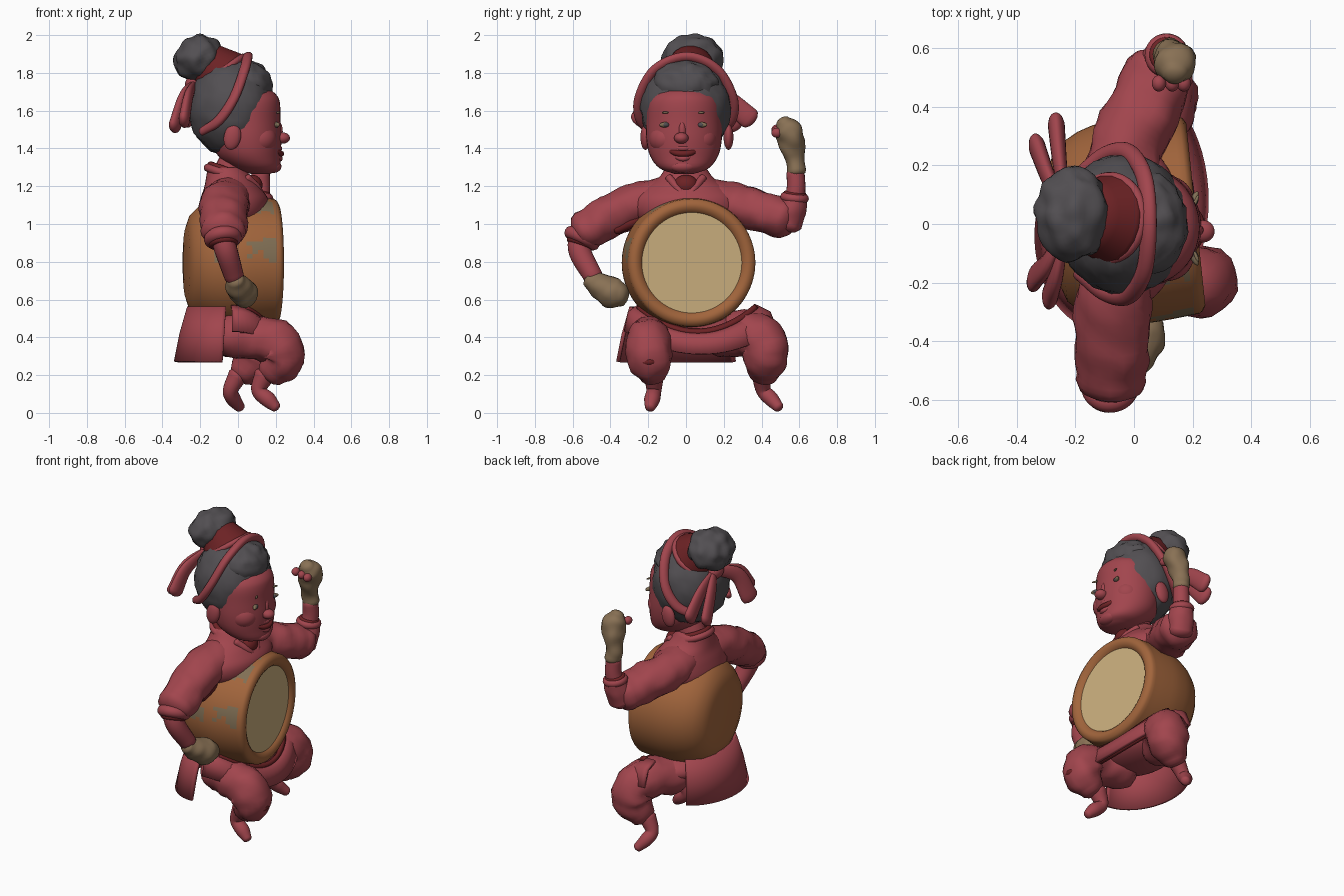
import bpy, bmesh, math
from mathutils import Vector, noise

if "Cube" in bpy.data.objects:
    bpy.data.objects.remove(bpy.data.objects["Cube"])

def material(name, rgb):
    m = bpy.data.materials.new(name)
    m.diffuse_color = (*rgb, 1)
    m.use_nodes = True
    m.node_tree.nodes["Principled BSDF"].inputs["Base Color"].default_value = m.diffuse_color
    return m

RED = material("red cloth", (0.36, 0.06, 0.075))
DARK = material("dark red", (0.15, 0.016, 0.018))
HAIR = material("charcoal hair", (0.085, 0.078, 0.085))
WOOD = material("drum wood", (0.36, 0.13, 0.045))
HIDE = material("drum hide", (0.6, 0.43, 0.21))
TAN = material("tan hands", (0.25, 0.165, 0.09))
GREY = material("worn grey", (0.22, 0.16, 0.09))

def rings_mesh(name, rings, mat, closed=True):
    """Skin a list of point rings into one smooth object."""
    bm = bmesh.new()
    vs = [[bm.verts.new(p) for p in r] for r in rings]
    n = len(vs[0])
    for a, b in zip(vs, vs[1:]):
        for i in range(n if closed else n - 1):
            j = (i + 1) % n
            bm.faces.new((a[i], a[j], b[j], b[i]))
    if closed:
        bm.faces.new(vs[0][::-1])
        bm.faces.new(vs[-1])
    bmesh.ops.recalc_face_normals(bm, faces=bm.faces)
    me = bpy.data.meshes.new(name)
    bm.to_mesh(me)
    bm.free()
    ob = bpy.data.objects.new(name, me)
    bpy.context.collection.objects.link(ob)
    me.materials.append(mat)
    me.shade_smooth()
    return ob

def spline(pts, steps=6):
    """Catmull-Rom through tuples of any length."""
    p = [Vector(q) for q in pts]
    p = [2 * p[0] - p[1]] + p + [2 * p[-1] - p[-2]]
    out = []
    for i in range(1, len(p) - 2):
        a, b, c, d = p[i - 1:i + 3]
        for k in range(steps):
            t = k / steps
            out.append(0.5 * (2 * b + (c - a) * t + (2 * a - 5 * b + 4 * c - d) * t * t
                              + (3 * b - a - 3 * c + d) * t ** 3))
    return out + [p[-2]]

def tube(name, pts, mat, flat=1.0, ref=(1, 0, 0), folds=0.0, n=20):
    """Rounded limb through (x, y, z, radius) points."""
    path = [(q.xyz, q.w) for q in spline(pts)]
    t0 = (path[0][0] - path[1][0]).normalized()
    t1 = (path[-1][0] - path[-2][0]).normalized()
    def cap(c, r, t):
        return [(c + t * r * 0.6 * math.sin(a), r * math.cos(a)) for a in (0.5, 1.0, 1.4)]
    path = cap(*path[0], t0)[::-1] + path + cap(*path[-1], t1)
    v, rings = Vector(ref), []
    for i, (c, r) in enumerate(path):
        t = (path[min(i + 1, len(path) - 1)][0] - path[max(i - 1, 0)][0]).normalized()
        v = (v - t * v.dot(t)).normalized()
        u = t.cross(v)
        ring_pts = []
        for k in range(n):
            a = k * math.tau / n
            p = c + u * r * math.cos(a) + v * r * flat * math.sin(a)
            ring_pts.append(c + (p - c) * (1 + folds * 2.5 * noise.noise(p * 14)))
        rings.append(ring_pts)
    return rings_mesh(name, rings, mat)

def loft(name, secs, mat, n=36):
    """Upright form through (z, centre x, centre y, radius x, radius y)."""
    rings = [[(s[1] + s[3] * math.cos(k * math.tau / n), s[2] + s[4] * math.sin(k * math.tau / n), s[0])
              for k in range(n)] for s in spline(secs, 4)]
    return rings_mesh(name, rings, mat)

def ball(name, loc, rad, mat, lump=0.0, freq=14, rot=(0, 0, 0)):
    bpy.ops.mesh.primitive_uv_sphere_add(segments=40, ring_count=24, location=loc, rotation=rot)
    ob = bpy.context.object
    ob.name = name
    for v in ob.data.vertices:
        p = Vector([c * r for c, r in zip(v.co, rad)])
        v.co = p * (1 + lump * noise.noise(p * freq))
    ob.data.materials.append(mat)
    ob.data.shade_smooth()
    return ob

def ring(name, loc, axis, R, r, mat):
    bpy.ops.mesh.primitive_torus_add(major_radius=R, minor_radius=r, major_segments=40, minor_segments=12,
                                     location=loc, rotation=Vector(axis).to_track_quat('Z', 'Y').to_euler())
    ob = bpy.context.object
    ob.name = name
    ob.data.materials.append(mat)
    ob.data.shade_smooth()
    return ob

def sheet(name, a0, a1, secs, hem, mat, n=32):
    """Curved cloth between two angles; hem(angle) lifts each section by its weight."""
    rings = []
    for z, cx, cy, rx, ry, w in secs:
        angs = [math.radians(a0 + (a1 - a0) * k / n) for k in range(n + 1)]
        rings.append([(cx + rx * math.cos(a), cy + ry * math.sin(a), z + w * hem(a)) for a in angs])
    ob = rings_mesh(name, rings, mat, closed=False)
    m = ob.modifiers.new("thickness", 'SOLIDIFY')
    m.thickness, m.offset = 0.02, 0
    return ob

# Drum: barrel turned about x with a domed back, raised rim and hide, yawed slightly
prof = [(-.275, .01), (-.272, .1), (-.265, .19), (-.245, .25), (-.2, .295), (-.15, .322), (-.1, .338), (-.07, .344),
        (-.04, .348), (-.01, .351), (.02, .352), (.05, .351), (.08, .349), (.11, .347), (.14, .344), (.16, .342),
        (.18, .34), (.2, .338), (.212, .33), (.222, .312), (.222, .295), (.212, .275), (.2, .266),
        (.2, .255), (.2, .01)]
N = 96
drum = rings_mesh("drum", [[(x, r * math.cos(k * math.tau / N), r * math.sin(k * math.tau / N))
                            for k in range(N)] for x, r in prof], WOOD)
drum.location = (-.01, .01, .795)
drum.rotation_euler = (0, 0, math.radians(6))
drum.data.materials.append(HIDE)
drum.data.materials.append(GREY)
PATCHES = ((.13, 168, .08, 9), (.13, 116, .08, 15), (-.08, 172, .06, 7))
for f in drum.data.polygons:
    c = f.center
    ang = math.degrees(math.atan2(c.z, c.y)) % 360
    if c.x > .195 and math.hypot(c.y, c.z) < .266:
        f.material_index = 1
    elif c.x < .185 and any(math.hypot((c.x - px) / rx, (ang - pa) / ra) < 1 + noise.noise(c * 25)
                            for px, pa, rx, ra in PATCHES):
        f.material_index = 2
drum.select_set(True)
bpy.context.view_layer.objects.active = drum
bpy.ops.object.shade_smooth_by_angle(angle=math.radians(30))

# Jacket yoke, collar and neck
loft("jacket", [(.97, -.04, 0, .15, .2), (1.05, -.03, 0, .185, .28), (1.13, -.02, 0, .18, .28),
                (1.19, -.03, 0, .15, .23), (1.24, -.045, 0, .125, .15), (1.3, -.065, 0, .095, .105)], RED)
tube("neck", [(-.06, 0, 1.18, .09), (-.04, 0, 1.28, .085), (.02, 0, 1.38, .09)], RED)
ring("collar", (-.06, 0, 1.285), (.35, 0, 1), .09, .017, DARK)
ring("collar_fold", (-.065, 0, 1.265), (.35, 0, 1), .1, .022, RED)
for s in (-1, 1):
    tube("neck_flap", [(.05, s * .09, 1.245, .02), (.1, s * .05, 1.195, .02), (.13, 0, 1.135, .016)], RED)
ball("neck_opening", (.075, 0, 1.205), (.055, .065, .055), DARK)

# Lowered arm with fist on the hip
tube("lowered_sleeve", [(-.05, -.12, 1.14, .11), (-.07, -.28, 1.1, .112), (-.075, -.42, 1.03, .112),
                        (-.08, -.535, .965, .105)], RED, flat=1.15, folds=.05)
tube("sleeve_underside", [(.0, -.23, 1.03, .028), (.0, -.3, 1.005, .032), (-.005, -.37, .97, .026)], DARK)
ring("lowered_cuff", (-.08, -.55, .925), (.1, -.4, -.8), .065, .036, RED)
ring("lowered_cuff_lining", (-.078, -.555, .9), (.1, -.3, -.85), .06, .02, DARK)
tube("lowered_forearm", [(-.09, -.56, .95, .062), (-.06, -.56, .85, .06), (-.02, -.49, .72, .052)], RED)
tube("lowered_fist", [(-.015, -.5, .705, .05), (.01, -.44, .66, .072), (.03, -.38, .635, .078),
                      (.04, -.34, .625, .062)], TAN, folds=.08)

# Raised arm with closed hand
tube("raised_sleeve", [(-.05, .12, 1.13, .11), (-.02, .28, 1.1, .11), (.05, .42, 1.06, .11),
                       (.09, .525, 1.03, .105)], RED, flat=1.15, folds=.05)
tube("raised_sleeve_end", [(.09, .53, 1.02, .09), (.105, .565, 1.08, .078), (.112, .575, 1.13, .07)], RED, folds=.05)
ring("raised_cuff", (.112, .575, 1.14), (.1, .1, .9), .052, .024, RED)
ring("raised_cuff_lining", (.113, .577, 1.158), (.1, .1, .9), .048, .014, DARK)
tube("raised_forearm", [(.1, .56, 1.05, .06), (.12, .582, 1.18, .05), (.12, .58, 1.27, .048)], RED)
tube("raised_hand", [(.12, .585, 1.28, .05), (.12, .575, 1.36, .052), (.135, .56, 1.44, .07),
                     (.14, .54, 1.5, .068), (.14, .515, 1.54, .042)], TAN, folds=.08)
for dx in (0, .045, .085):
    ball("curled_finger", (.085 + dx, .48, 1.5 - dx * .2), (.024, .028, .026), RED)

# Hips, jacket tail and lap cloth with darker lining
ball("hips", (-.03, .03, .45), (.19, .27, .1), RED)
sheet("jacket_tail", 112, 272, [(.56, -.07, -.03, .19, .26, 0), (.42, -.08, -.04, .22, .29, 0),
                                (.27, -.09, -.04, .24, .32, 0)], lambda a: 0, RED)
LAP = [(.425, -.02, .06, .19, .31, .14), (.4, -.01, .07, .235, .37, .13), (.31, -.01, .08, .255, .4, .12)]
sheet("lap_cloth", -95, 95, LAP, lambda a: math.sin(a) ** 2, RED)
sheet("lap_lining", -80, 80, [(z, cx - .02, cy, rx - .005, ry - .015, w) for z, cx, cy, rx, ry, w in LAP[1:]],
      lambda a: math.sin(a) ** 2, DARK)
sheet("lap_fold", -75, 75, [(.44, -.02, .06, .2, .31, .14), (.42, -.015, .06, .215, .33, .14)],
      lambda a: math.sin(a) ** 2, DARK)

# Baggy trouser legs and bare feet
tube("near_trouser", [(-.05, -.15, .41, .115), (.1, -.19, .395, .118), (.21, -.2, .365, .122), (.23, -.19, .28, .118),
                      (.18, -.18, .21, .08)], RED, folds=.05)
tube("far_trouser", [(-.05, .18, .41, .115), (.04, .33, .42, .125), (.09, .41, .37, .125), (.08, .42, .28, .12),
                     (.03, .41, .21, .08)], RED, folds=.05)
ball("knee_patch", (.33, -.2, .27), (.02, .038, .02), DARK)
tube("near_foot", [(.14, -.17, .2, .055), (.11, -.17, .12, .04), (.16, -.18, .07, .042), (.2, -.19, .03, .028)], RED)
tube("far_foot", [(0, .4, .2, .052), (-.04, .41, .12, .04), (-.025, .45, .075, .04), (.01, .49, .03, .028)], RED)

# Face
loft("face", [(1.265, .12, -.01, .05, .05), (1.295, .1, -.01, .12, .13), (1.36, .06, -.01, .165, .18),
              (1.45, .045, -.01, .185, .2), (1.55, .04, -.01, .185, .2), (1.63, .04, -.01, .183, .195),
              (1.675, .04, -.01, .17, .175), (1.71, .04, -.01, .13, .13), (1.74, .04, -.01, .05, .05)], RED)
ball("nose", (.235, -.025, 1.455), (.04, .038, .03), RED)
ball("nose_bridge", (.212, -.02, 1.49), (.025, .022, .055), RED)
ball("chin", (.185, -.015, 1.305), (.045, .07, .035), RED)
tube("mouth", [(.18, -.105, 1.4, .009), (.216, -.06, 1.378, .015), (.228, -.015, 1.372, .016), (.216, .03, 1.378, .015),
               (.18, .075, 1.4, .009)], DARK)
tube("lower_lip", [(.19, -.08, 1.37, .012), (.222, -.015, 1.346, .015), (.19, .05, 1.37, .012)], RED)
tube("upper_lip", [(.18, -.1, 1.415, .012), (.22, -.015, 1.4, .014), (.18, .07, 1.415, .012)], RED)
for s in (-1, 1):
    y = -.015 + s * .09
    ball("cheek", (.11, y, 1.45), (.095, .09, .085), RED)
    ball("eye", (.2, y, 1.525), (.013, .04, .015), GREY, rot=(0, 0, -s * .45))
    ball("pupil", (.207, y, 1.525), (.011, .02, .012), HAIR, rot=(0, 0, -s * .45))
    ball("brow", (.212, y + s * .005, 1.59), (.006, .02, .006), GREY, rot=(0, 0, -s * .4))
    ball("ear", (-.03, .005 + s * .22, 1.46), (.045, .026, .068), RED, rot=(0, .2, 0))

# Hair, headband and bun
ball("hair", (-.035, 0, 1.615), (.225, .24, .262), HAIR, lump=.05, freq=18)
ball("hair_front", (.04, 0, 1.735), (.142, .175, .13), HAIR, lump=.1, freq=20)
half = [(-.19, .17, 1.49, .024), (-.1, .237, 1.55, .03), (-.02, .245, 1.67, .03), (.035, .16, 1.82, .03)]
tube("headband", [(x, -y, z, r) for x, y, z, r in half] + [(.05, .005, 1.885, .03)] + half[::-1], RED, flat=.8)
tube("bun_tie", [(-.09, .02, 1.79, .157), (-.14, .028, 1.84, .125)], DARK)
ring("bun_tie_edge", (-.085, .02, 1.80), (-.6, .05, .8), .14, .018, RED)
ball("bun", (-.21, .035, 1.88), (.132, .16, .115), HAIR, lump=.14, freq=16, rot=(0, -.5, 0))

# Ribbon knot and tails
ball("ribbon_knot", (-.24, .03, 1.74), (.04, .06, .045), RED)
for y1, y2, z2, x2 in ((.2, .335, 1.56, -.265), (.14, .26, 1.53, -.33), (-.12, -.18, 1.52, -.335), (-.16, -.24, 1.55, -.285)):
    tube("ribbon_tail", [(-.23, .03, 1.74, .025), ((x2 - .24) / 2, y1, 1.67, .048), (x2, y2, z2, .058)], RED, flat=.5)
